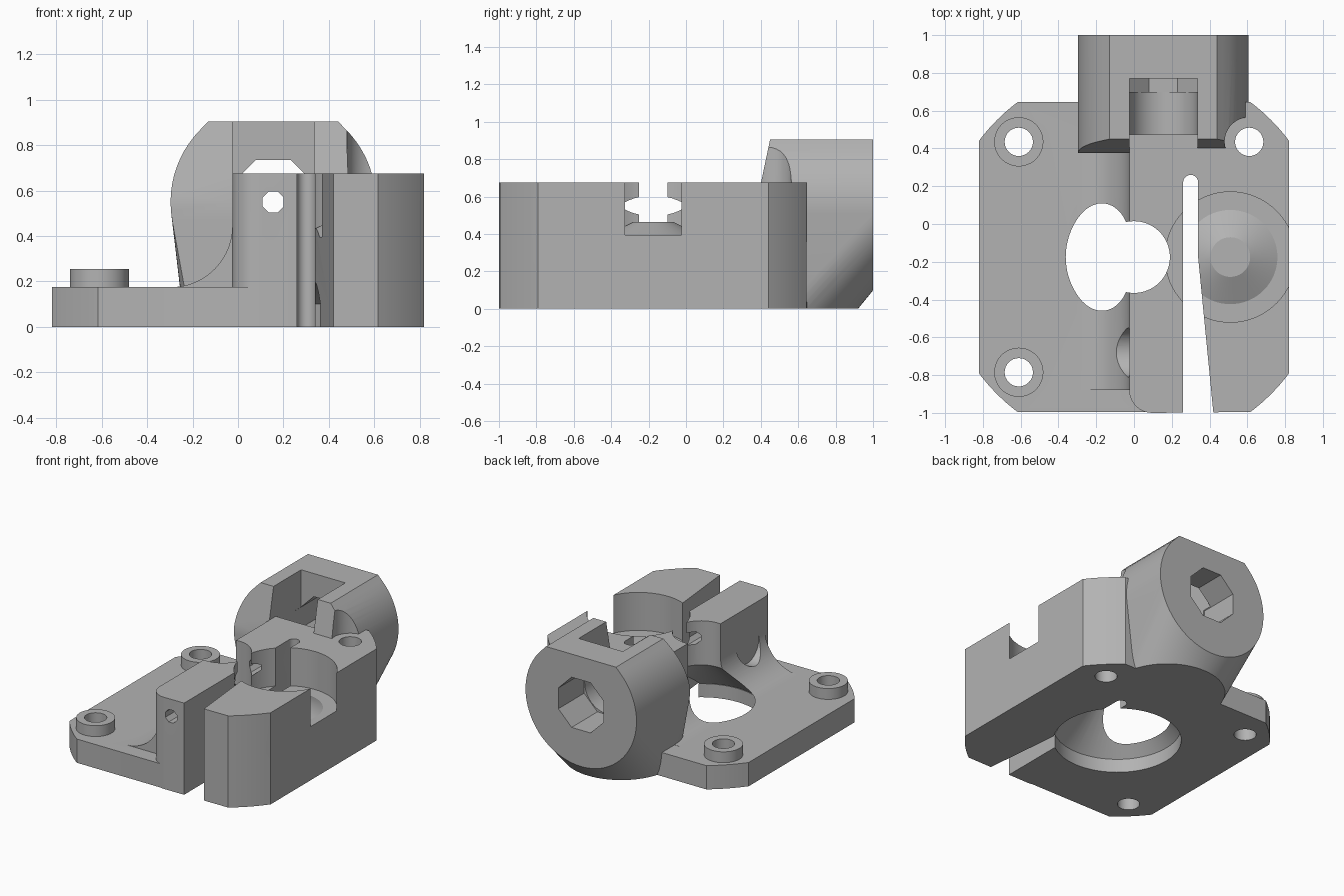
import bpy, bmesh, math
from mathutils import Matrix, Vector

if "Cube" in bpy.data.objects:
    bpy.data.objects.remove(bpy.data.objects["Cube"])

grey = bpy.data.materials.new("plain_grey")
grey.use_nodes = True
COLOUR = (0.45, 0.45, 0.45, 1)
grey.diffuse_color = COLOUR
grey.node_tree.nodes["Principled BSDF"].inputs["Base Color"].default_value = COLOUR

MOTOR_Y = -0.175      # motor shaft position
FIL_X, FIL_Z = 0.155, 0.55   # filament path


def finish(name, bm):
    bmesh.ops.recalc_face_normals(bm, faces=bm.faces)
    mesh = bpy.data.meshes.new(name)
    bm.to_mesh(mesh)
    bm.free()
    mesh.materials.append(grey)
    ob = bpy.data.objects.new(name, mesh)
    bpy.context.collection.objects.link(ob)
    return ob


def prism(name, points, start, end, axis="Z"):
    """Extrude an outline: (x, y) along Z or (x, z) along Y."""
    bm = bmesh.new()
    put = (lambda a, b, h: (a, b, h)) if axis == "Z" else (lambda a, b, h: (a, h, b))
    face = bm.faces.new([bm.verts.new(put(a, b, start)) for a, b in points])
    ext = bmesh.ops.extrude_face_region(bm, geom=[face])
    move = Vector(put(0, 0, end - start))
    bmesh.ops.translate(bm, vec=move, verts=[v for v in ext["geom"] if isinstance(v, bmesh.types.BMVert)])
    return finish(name, bm)


def box(name, x0, x1, y0, y1, z0, z1):
    return prism(name, [(x0, y0), (x1, y0), (x1, y1), (x0, y1)], z0, z1)


def rod(name, r0, start, end, axis="Z", r1=None, sides=64, turn=0.0):
    """Cylinder or cone between two points along an axis."""
    a, b = Vector(start), Vector(end)
    bm = bmesh.new()
    bmesh.ops.create_cone(bm, cap_ends=True, segments=sides, radius1=r0,
                          radius2=r0 if r1 is None else r1, depth=(b - a).length)
    rot = {"Z": Matrix(), "X": Matrix.Rotation(math.pi / 2, 4, "Y"),
           "Y": Matrix.Rotation(-math.pi / 2, 4, "X")}[axis]
    bm.transform(Matrix.Translation((a + b) / 2) @ rot @ Matrix.Rotation(turn, 4, "Z"))
    return finish(name, bm)


def combine(target, other, operation):
    mod = target.modifiers.new(operation, "BOOLEAN")
    mod.operation, mod.solver, mod.object = operation, "EXACT", other
    bpy.context.view_layer.objects.active = target
    bpy.ops.object.modifier_apply(modifier=mod.name)
    bpy.data.objects.remove(other)


def arc(cx, cy, r, a0, a1, n=14):
    return [(cx + r * math.cos(math.radians(a0 + (a1 - a0) * i / n)),
             cy + r * math.sin(math.radians(a0 + (a1 - a0) * i / n))) for i in range(n + 1)]


# Motor-shaped outline with rounded-off corners
RIM, HALF = 1.026, 0.82
edge = math.degrees(math.acos(HALF / RIM))


def corner(quarter):
    return arc(0, MOTOR_Y, RIM, 90 * quarter + edge, 90 * quarter + 90 - edge, 8)


body = prism("feeder_body", [p for q in range(4) for p in corner(q)], 0, 0.175)

# Tall clamp block with a rounded front left corner
block_outline = corner(3) + corner(0) + [(-0.025, 0.65)] + arc(0.095, -0.88, 0.12, 180, 270, 8)
combine(body, prism("block", block_outline, 0, 0.675), "UNION")

# Concave fillet between block and plate
fillet = [(0.05, 0.1), (0.05, 0.445)] + arc(-0.295, 0.445, 0.27, 0, -90, 20) + [(-0.295, 0.1)]
combine(body, prism("fillet", fillet, -0.88, 0.5, "Y"), "UNION")

# Rear coupler housing, swept down onto the plate
bm = bmesh.new()
ring = [p for p in arc(FIL_X, FIL_Z, 0.452, 0, 360, 72)[:-1] if p[1] < 0.905]
ring += [(FIL_X - 0.285, 0.905), (FIL_X + 0.285, 0.905)]
for x, z in ring:
    bm.verts.new((x, 1.0, z))
    if z > 0.45:
        bm.verts.new((x, 0.375 + max(0, z - FIL_Z) * 0.21, z))
for x, y in arc(FIL_X, 0.53, 0.39, -23, 203, 40):
    bm.verts.new((x, y, 0))
hull = bmesh.ops.convex_hull(bm, input=bm.verts)
loose = {g for g in hull["geom_interior"] + hull["geom_unused"] if isinstance(g, bmesh.types.BMVert)}
bmesh.ops.delete(bm, geom=list(loose), context="VERTS")
bmesh.ops.dissolve_limit(bm, angle_limit=0.002, verts=bm.verts, edges=bm.edges)
combine(body, finish("coupler_housing", bm), "UNION")

# Screw bosses and their holes
bolt_spots = [(-0.61, 0.435), (-0.61, -0.785), (0.61, 0.435)]
for x, y in bolt_spots[:2]:
    combine(body, rod("boss", 0.13, (x, y, 0.1), (x, y, 0.255)), "UNION")
x, y = bolt_spots[2]
combine(body, rod("head_clearance", 0.13, (x, y, 0.675), (x, y, 1.2)), "DIFFERENCE")
for x, y in bolt_spots:
    combine(body, rod("bolt_hole", 0.075, (x, y, -0.1), (x, y, 0.8), sides=32), "DIFFERENCE")

# Motor collar recess, cone and drive gear bore
for name, r0, r1, z0, z1 in (("recess", 0.43, 0.43, -0.1, 0.105),
                             ("cone", 0.435, 0.19, 0.1, 0.35),
                             ("bore", 0.19, 0.19, -0.1, 0.8)):
    combine(body, rod(name, r0, (0, MOTOR_Y, z0), (0, MOTOR_Y, z1), r1=r1), "DIFFERENCE")

# Bearing pocket with a conical seat left standing in it
pocket = rod("pocket", 0.345, (0.51, MOTOR_Y, 0.395), (0.51, MOTOR_Y, 0.9))
seat = rod("seat", 0.27, (0.51, MOTOR_Y, 0.385), (0.51, MOTOR_Y, 0.465), r1=0.105)
combine(pocket, seat, "DIFFERENCE")
combine(body, pocket, "DIFFERENCE")

# Clamp slot, widening toward the front
slot = [(0.26, -1.1), (0.43, -1.1), (0.34, -0.18)] + arc(0.30, 0.22, 0.04, 0, 180, 10)
combine(body, prism("slot", slot, -0.1, 0.8), "DIFFERENCE")

# Clamp bolt: through hole, hex nut trap and head clearance
SY, SZ = -0.68, 0.395
for name, r, x0, x1, sides in (("clamp_hole", 0.07, -0.5, 1, 32),
                               ("nut_trap", 0.14, 0.7, 1, 6),
                               ("clamp_head", 0.13, -0.5, -0.025, 48)):
    combine(body, rod(name, r, (x0, SY, SZ), (x1, SY, SZ), "X", sides=sides), "DIFFERENCE")

# Filament path and octagonal coupler hole
eighth = math.pi / 8
for name, r, y0, y1 in (("filament_hole", 0.05, -1.2, 0.6), ("coupler_hole", 0.2, 0.7, 1.2)):
    combine(body, rod(name, r, (FIL_X, y0, FIL_Z), (FIL_X, y1, FIL_Z), "Y",
                      sides=8, turn=eighth), "DIFFERENCE")

# Round-bottomed coupler slot, open to the top and front
cradle = [(0.335, 1.1)] + [(-0.025, 1.1)] + arc(FIL_X, FIL_Z, 0.18, 180, 360, 20)
combine(body, prism("cradle", cradle, 0.475, 0.77, "Y"), "DIFFERENCE")
combine(body, box("cradle_front", -0.025, 0.335, 0.2, 0.6, 0.675, 1.1), "DIFFERENCE")

# Smooth shading with sharp edges kept
bpy.ops.object.select_all(action="DESELECT")
body.select_set(True)
bpy.context.view_layer.objects.active = body
bpy.ops.object.shade_smooth_by_angle(angle=math.radians(25))
